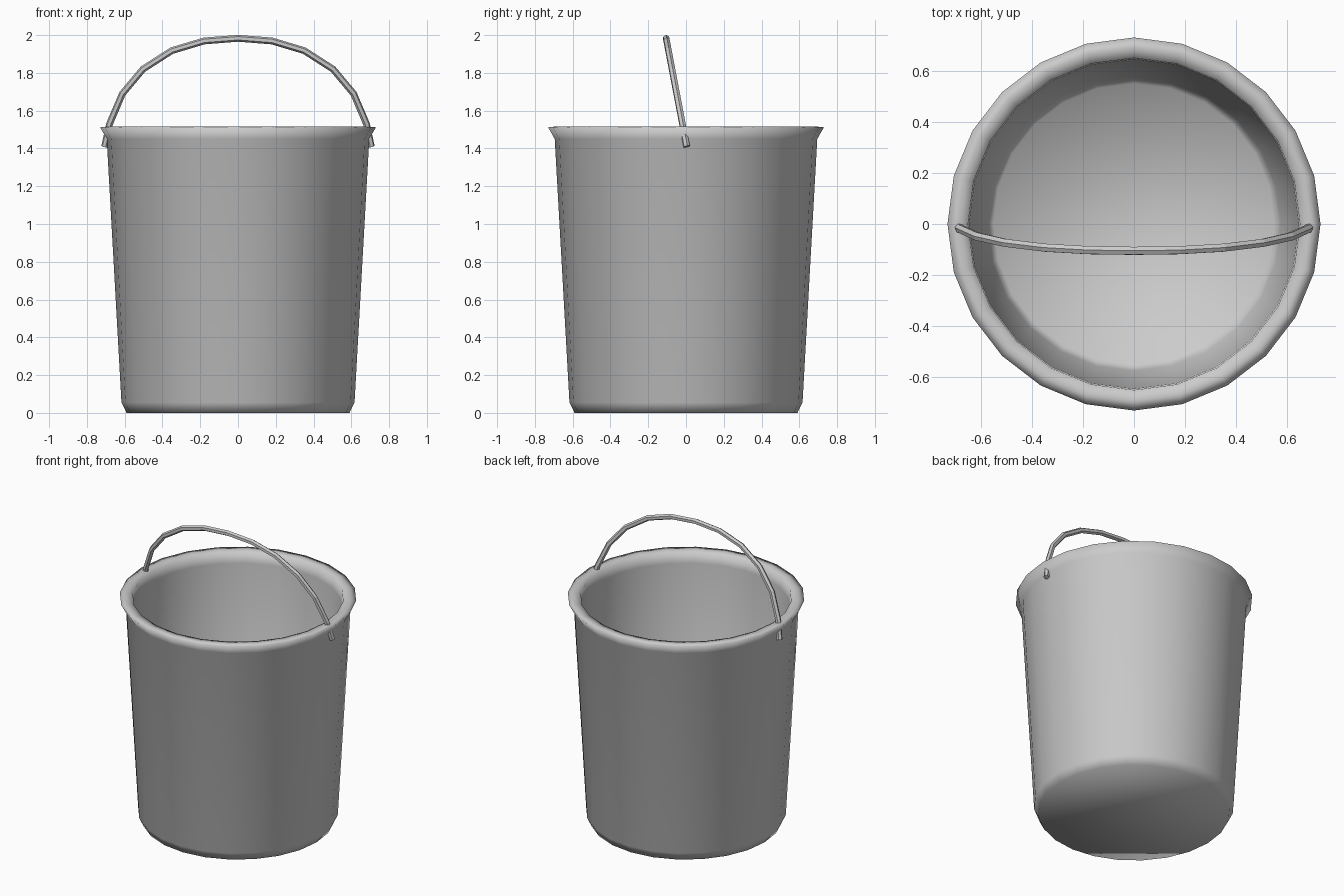
import bpy, bmesh, math

if "Cube" in bpy.data.objects:
    bpy.data.objects.remove(bpy.data.objects["Cube"])

SIDES = 24


def lathe(name, profile, sides=SIDES):
    """Revolve an (r, z) profile about z and close both ends with n-gons."""
    bm = bmesh.new()
    rings = []
    for r, z in profile:
        rings.append([bm.verts.new((r * math.cos(2 * math.pi * i / sides),
                                    r * math.sin(2 * math.pi * i / sides), z))
                      for i in range(sides)])
    for a, b in zip(rings, rings[1:]):
        for i in range(sides):
            j = (i + 1) % sides
            bm.faces.new((a[i], a[j], b[j], b[i]))
    bm.faces.new(rings[0])
    bm.faces.new(rings[-1])
    bmesh.ops.recalc_face_normals(bm, faces=bm.faces)
    for f in bm.faces:
        f.smooth = True
    me = bpy.data.meshes.new(name)
    bm.to_mesh(me)
    bm.free()
    ob = bpy.data.objects.new(name, me)
    bpy.context.collection.objects.link(ob)
    return ob


# Bucket: outer wall up, flared rim over, inner wall down to the floor
lathe("bucket", [(0.59, 0.0), (0.617, 0.055), (0.695, 1.45), (0.73, 1.512),
                 (0.69, 1.516), (0.65, 1.508), (0.645, 1.44),
                 (0.575, 0.09), (0.55, 0.05)])

# Handle: faceted wire arch, leaning forward, ends hooked through the rim
half = [(0.706, 1.41), (0.68, 1.53), (0.612, 1.69), (0.503, 1.82),
        (0.35, 1.918), (0.18, 1.969)]
path = [(-x, z) for x, z in half] + [(0.0, 1.983)] + half[::-1]
cu = bpy.data.curves.new("handle", 'CURVE')
cu.dimensions = '3D'
cu.bevel_depth = 0.018
cu.bevel_resolution = 1
cu.use_fill_caps = True
sp = cu.splines.new('POLY')
sp.points.add(len(path) - 1)
for p, (x, z) in zip(sp.points, path):
    p.co = (x, -0.19 * (z - 1.43), z, 1)
sp.use_smooth = False
handle = bpy.data.objects.new("handle", cu)
bpy.context.collection.objects.link(handle)
bpy.context.view_layer.objects.active = handle
handle.select_set(True)
bpy.ops.object.convert(target='MESH')
